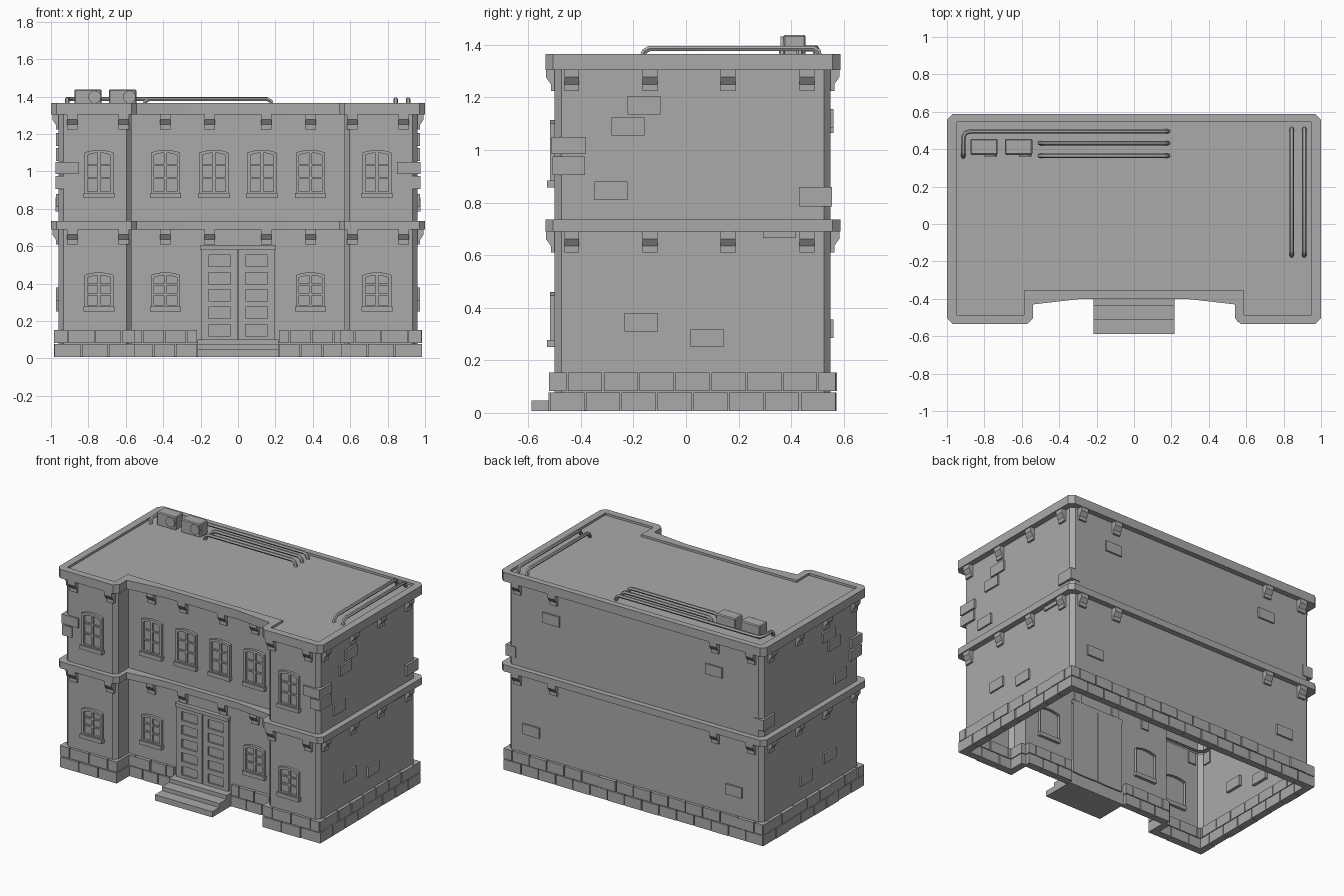
import bpy, bmesh, math, random

if "Cube" in bpy.data.objects:
    bpy.data.objects.remove(bpy.data.objects["Cube"])

random.seed(4)
stone = bpy.data.materials.new("stone_grey")
stone.diffuse_color = (0.4, 0.4, 0.4, 1)
stone.use_nodes = True
stone.node_tree.nodes["Principled BSDF"].inputs["Base Color"].default_value = stone.diffuse_color


def finish(name, bm, fix=True):
    if fix:
        bmesh.ops.recalc_face_normals(bm, faces=bm.faces[:])
    me = bpy.data.meshes.new(name)
    bm.to_mesh(me)
    bm.free()
    me.materials.append(stone)
    ob = bpy.data.objects.new(name, me)
    bpy.context.collection.objects.link(ob)
    return ob


def add_box(bm, x0, x1, y0, y1, z0, z1):
    vs = bmesh.ops.create_cube(bm, size=1)["verts"]
    for v in vs:
        v.co = (x1 if v.co.x > 0 else x0, y1 if v.co.y > 0 else y0, z1 if v.co.z > 0 else z0)


def boxes(name, items):
    bm = bmesh.new()
    for b in items:
        add_box(bm, *b)
    return finish(name, bm)


def outline(hx, yb, yf, xi, yr, c, slant=0.0):
    """U-shaped footprint, counter-clockwise, with chamfered outer corners."""
    right = [(0.28, yr), (xi, yr - slant), (xi, yf + c), (xi + c, yf), (hx - c, yf),
             (hx, yf + c), (hx, yb - c), (hx - c, yb)]
    return right + [(-x, y) for x, y in reversed(right)]


def loft(name, levels, cap=False):
    bm = bmesh.new()
    rings = [[bm.verts.new((x, y, z)) for x, y in pts] for pts, z in levels]
    n = len(rings[0])
    for a, b in zip(rings, rings[1:]):
        for i in range(n):
            j = (i + 1) % n
            bm.faces.new((a[i], a[j], b[j], b[i]))
    if cap:
        bm.faces.new(rings[-1])
    return finish(name, bm, fix=False)


# Storeys and cornices
wall = outline(0.96, 0.55, -0.50, 0.57, -0.365, 0.026)
ledge = outline(1.0, 0.587, -0.535, 0.54, -0.40, 0.03, 0.03)
inner = outline(0.95, 0.545, -0.487, 0.587, -0.355, 0.004)
loft("ground_floor_walls", [(wall, 0.01), (wall, 0.70)])
loft("upper_floor_walls", [(wall, 0.725), (wall, 1.31)])
loft("middle_cornice", [(wall, 0.69), (ledge, 0.69), (ledge, 0.735), (wall, 0.735)])
loft("roof_and_parapet", [(wall, 1.305), (ledge, 1.305), (ledge, 1.365),
                          (inner, 1.365), (inner, 1.35)], cap=True)

# Brackets under both cornices: (x, y, outward direction)
spots = [(s * x, y, d) for s in (1, -1) for x, y, d in
         [(0.885, -0.50, (0, -1)), (0.61, -0.50, (0, -1)), (0.39, -0.365, (0, -1)),
          (0.15, -0.365, (0, -1)), (0.885, 0.55, (0, 1)), (0.61, 0.55, (0, 1))]]
spots += [(s * 0.96, y, (s, 0)) for s in (1, -1) for y in (-0.435, -0.137, 0.16, 0.46)]
profile = [(-0.01, 0), (0.033, 0), (0.033, -0.028), (0.014, -0.055), (0.014, -0.08), (-0.01, -0.08)]
bm = bmesh.new()
for top in (0.69, 1.305):
    for x, y, (dx, dy) in spots:
        ends = []
        for w in (-0.028, 0.028):
            ends.append([bm.verts.new((x + dx * o + dy * w, y + dy * o + dx * w, top + h))
                         for o, h in profile])
        a, b = ends
        bm.faces.new(a)
        bm.faces.new(b[::-1])
        for i in range(6):
            j = (i + 1) % 6
            bm.faces.new((a[i], b[i], b[j], a[j]))
finish("cornice_brackets", bm)


# Plinth: two staggered courses of blocks along every wall
def course(axis, a, b, level, sign, z0, z1, offset):
    count = max(1, round((b - a) / 0.135))
    step = (b - a) / count
    cuts = [a + i * step for i in range(count + 1)]
    if offset:
        cuts = [a] + [c + step / 2 for c in cuts[:-1]] + [b]
    out = []
    for p, q in zip(cuts, cuts[1:]):
        face = level + sign * random.uniform(0.017, 0.024)
        back = level - sign * 0.03
        lo, hi = min(face, back), max(face, back)
        p, q = p + 0.003, q - 0.003
        out.append((p, q, lo, hi, z0, z1) if axis == "x" else (lo, hi, p, q, z0, z1))
    return out


blocks = []
for k, (z0, z1) in enumerate([(0.008, 0.078), (0.083, 0.153)]):
    blocks += course("x", -0.98, 0.98, 0.55, 1, z0, z1, k)
    for s in (1, -1):
        blocks += course("y", -0.52, 0.57, s * 0.96, s, z0, z1, k)
        blocks += course("x", *sorted((s * 0.55, s * 0.98)), -0.50, -1, z0, z1, k)
        blocks += course("x", *sorted((s * 0.215, s * 0.57)), -0.365, -1, z0, z1, k)
        blocks += course("y", -0.52, -0.365, s * 0.57, -s, z0, z1, 0)
boxes("plinth_blocks", blocks)

# Loose bricks showing through the plaster
bricks = []
for s in (1, -1):
    for y, z in [(-0.16, 1.17), (-0.22, 1.09), (-0.285, 0.845), (0.355, 0.70),
                 (-0.17, 0.345), (0.08, 0.285)]:
        x0, x1 = sorted((s * 0.94, s * 0.972))
        bricks.append((x0, x1, y - 0.063, y + 0.063, z - 0.035, z + 0.035))
    # corner bricks
    x0, x1 = sorted((s * 0.85, s * 0.975))
    bricks.append((x0, x1, -0.512, -0.40, 0.985, 1.05) if s < 0 else
                  (x0, x1, -0.512, -0.38, 0.985, 1.05))
    x0, x1 = sorted((s * 0.90, s * 0.975))
    bricks.append((x0, x1, -0.508, -0.385, 0.905, 0.975))
    bricks.append((x0, x1, 0.43, 0.556, 0.785, 0.86))
for x, z in [(0.63, 1.12), (-0.60, 1.10), (0.78, 0.32), (-0.75, 0.32)]:
    bricks.append((x - 0.063, x + 0.063, 0.53, 0.562, z - 0.035, z + 0.035))
boxes("loose_bricks", bricks)


# Windows: arched surround, recessed pane, glazing bars and sill
def arch(cx, w, z0, z1, rise):
    pts = [(cx - w, z0), (cx + w, z0)]
    for i in range(7):
        t = 1 - i / 3
        pts.append((cx + w * t, z1 - rise * t * t))
    return pts


def window(name, cx, wall_y, z0, z1):
    bm = bmesh.new()
    out = arch(cx, 0.077, z0 + 0.025, z1, 0.014)
    ins = arch(cx, 0.062, z0 + 0.035, z1 - 0.016, 0.012)
    n = len(out)
    rings = [[bm.verts.new((x, wall_y + d, z)) for x, z in p]
             for p, d in ((out, 0.02), (out, -0.018), (ins, -0.018), (ins, -0.003))]
    for a, b in zip(rings, rings[1:]):
        for i in range(n):
            j = (i + 1) % n
            bm.faces.new((a[i], a[j], b[j], b[i]))
    bm.faces.new(rings[-1])
    finish(name + "_surround", bm, fix=False)
    y0, y1 = wall_y - 0.013, wall_y
    lo, hi = z0 + 0.033, z1 - 0.017
    bars = [(cx - 0.008, cx + 0.008, y0, y1, lo, hi)]
    for t in (0.36, 0.70):
        z = lo + (hi - lo) * t
        bars.append((cx - 0.063, cx + 0.063, y0, y1, z - 0.005, z + 0.005))
    bars.append((cx - 0.083, cx + 0.083, wall_y - 0.028, wall_y + 0.02, z0, z0 + 0.027))
    boxes(name + "_bars_and_sill", bars)


for s, side in ((-1, "left"), (1, "right")):
    window(side + "_wing_upper_window", s * 0.743, -0.50, 0.857, 1.115)
    window(side + "_wing_lower_window", s * 0.743, -0.50, 0.25, 0.46)
    window(side + "_outer_upper_window", s * 0.388, -0.365, 0.857, 1.115)
    window(side + "_inner_upper_window", s * 0.128, -0.365, 0.857, 1.115)
    window(side + "_lower_window", s * 0.388, -0.365, 0.25, 0.46)

# Double door: leaves with raised rails leaving sunken panels, and a lintel
parts = []
for s in (1, -1):
    def bar(a, b, y, z0, z1):
        x0, x1 = sorted((s * a, s * b))
        parts.append((x0, x1, y, -0.35, z0, z1))
    bar(0.002, 0.195, -0.371, 0.09, 0.585)
    bar(0.002, 0.04, -0.383, 0.09, 0.585)
    bar(0.157, 0.195, -0.383, 0.09, 0.585)
    for i in range(6):
        z = 0.10 + i * 0.093
        bar(0.04, 0.157, -0.383, z - 0.012, z + 0.02)
boxes("double_door", parts)
boxes("door_lintel", [(-0.2, 0.2, -0.395, -0.35, 0.58, 0.605)])

# Entrance steps
boxes("entrance_steps", [(-0.217, 0.217, y, -0.36, 0.008, z)
                         for y, z in ((-0.587, 0.047), (-0.512, 0.074), (-0.435, 0.10))])


# Roof pipes
def pipe(name, pts):
    cu = bpy.data.curves.new(name, "CURVE")
    cu.dimensions = "3D"
    cu.bevel_depth = 0.012
    cu.bevel_resolution = 1
    cu.use_fill_caps = True
    sp = cu.splines.new("POLY")
    sp.points.add(len(pts) - 1)
    for p, co in zip(sp.points, pts):
        p.co = (*co, 1)
    cu.materials.append(stone)
    ob = bpy.data.objects.new(name, cu)
    bpy.context.collection.objects.link(ob)
    bpy.ops.object.select_all(action="DESELECT")
    ob.select_set(True)
    bpy.context.view_layer.objects.active = ob
    bpy.ops.object.convert(target="MESH")
    bpy.ops.object.shade_smooth_by_angle(angle=math.radians(50))


low, mid, top = 1.345, 1.375, 1.386
for i, x in enumerate((0.843, 0.91)):
    pipe(f"right_roof_pipe_{i + 1}", [(x, -0.17, low), (x, -0.158, mid), (x, -0.14, top),
                                      (x, 0.485, top), (x, 0.503, mid), (x, 0.51, low)])
for i, y in enumerate((0.365, 0.433)):
    pipe(f"back_roof_pipe_{i + 1}", [(-0.505, y, low), (-0.495, y, mid), (-0.475, y, top),
                                     (0.155, y, top), (0.175, y, mid), (0.183, y, low)])
pipe("long_roof_pipe", [(-0.913, 0.36, low), (-0.913, 0.37, mid), (-0.913, 0.385, top),
                        (-0.912, 0.465, top), (-0.90, 0.488, top), (-0.875, 0.495, top),
                        (0.155, 0.495, top), (0.175, 0.495, mid), (0.183, 0.495, low)])

# Rooftop cooling units with a round fan on the front
for i, x in enumerate((-0.802, -0.617)):
    ob = boxes(f"cooling_unit_{i + 1}", [(x - 0.073, x + 0.073, 0.37, 0.455, 1.345, 1.438)])
    bev = ob.modifiers.new("edges", "BEVEL")
    bev.width = 0.006
    bev.segments = 1
    bpy.ops.mesh.primitive_cylinder_add(vertices=16, radius=0.034, depth=0.02,
                                        location=(x + 0.036, 0.37, 1.398),
                                        rotation=(math.pi / 2, 0, 0))
    fan = bpy.context.object
    fan.name = f"cooling_fan_{i + 1}"
    fan.data.materials.append(stone)
